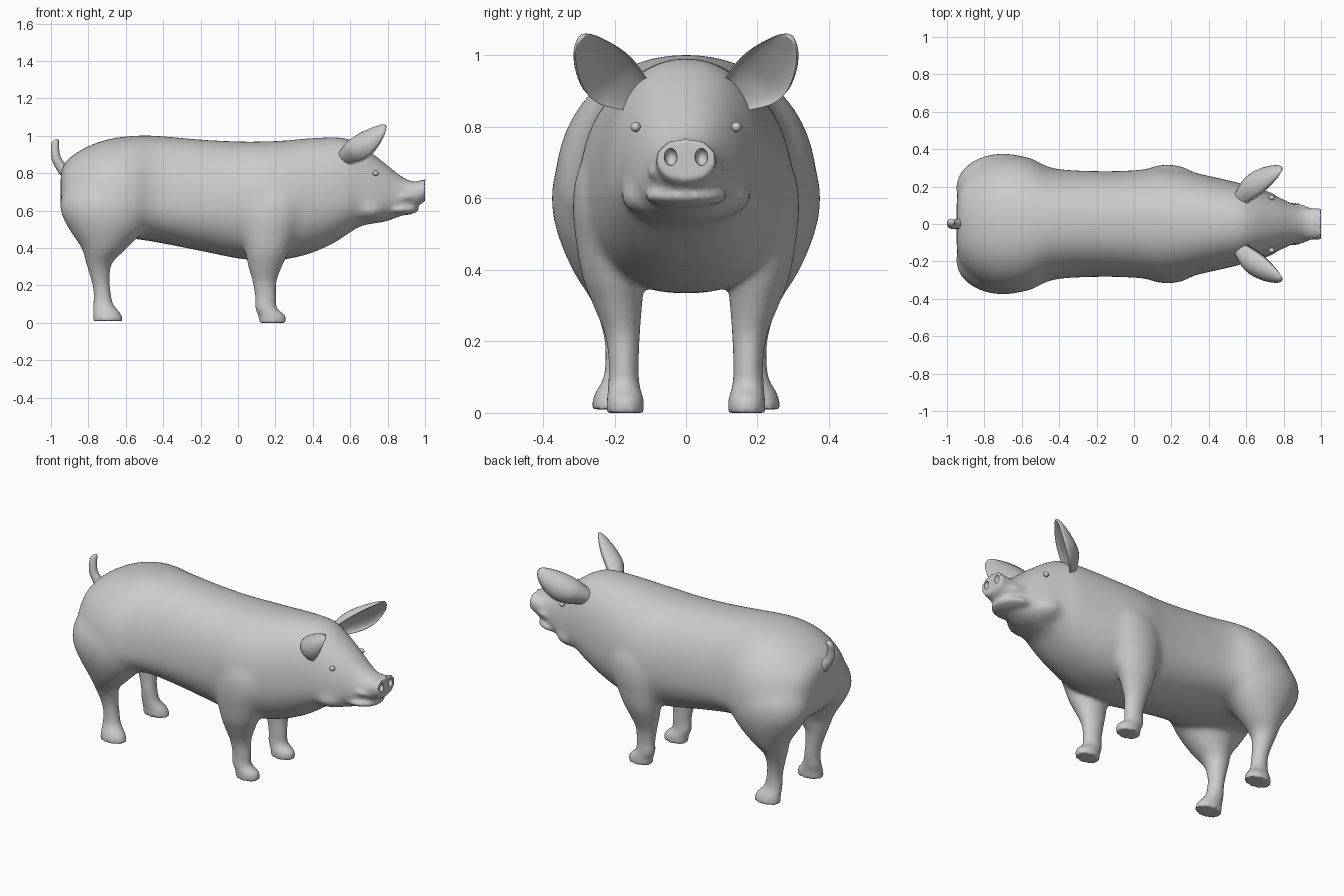
import bpy, bmesh, math
from mathutils import Vector

if "Cube" in bpy.data.objects:
    bpy.data.objects.remove(bpy.data.objects["Cube"], do_unlink=True)

skin = bpy.data.materials.new("plain grey skin")
skin.use_nodes = True
skin.diffuse_color = (0.6, 0.6, 0.6, 1)
skin.node_tree.nodes["Principled BSDF"].inputs["Base Color"].default_value = skin.diffuse_color


def resample(rows, steps=4):
    """Catmull-Rom spline through a list of station tuples."""
    out = []
    for i in range(len(rows) - 1):
        a, b, c, d = (Vector(rows[min(max(i + k, 0), len(rows) - 1)]) for k in (-1, 0, 1, 2))
        for s in range(steps):
            t = s / steps
            out.append(b + 0.5 * t * ((c - a) + t * ((2 * a - 5 * b + 4 * c - d)
                                                     + t * (3 * (b - c) + d - a))))
    return out + [Vector(rows[-1])]


def loft(bm, rows, ring, sides=64):
    """Skin a closed tube over stations; ring(station, cos, sin) gives a point."""
    angles = [math.tau * i / sides for i in range(sides)]
    loops = [[bm.verts.new(ring(r, math.cos(a), math.sin(a))) for a in angles]
             for r in resample(rows)]
    faces = [bm.faces.new(loops[0]), bm.faces.new(loops[-1])]
    for lo, hi in zip(loops, loops[1:]):
        for i in range(sides):
            j = (i + 1) % sides
            faces.append(bm.faces.new((lo[i], lo[j], hi[j], hi[i])))
    bmesh.ops.recalc_face_normals(bm, faces=faces)


def add_ball(bm, centre, size):
    new = bmesh.ops.create_uvsphere(bm, u_segments=28, v_segments=16, radius=1)["verts"]
    bmesh.ops.scale(bm, vec=size, verts=new)
    bmesh.ops.translate(bm, vec=centre, verts=new)


def finish(name, bm):
    mesh = bpy.data.meshes.new(name)
    bm.to_mesh(mesh)
    bm.free()
    ob = bpy.data.objects.new(name, mesh)
    bpy.context.collection.objects.link(ob)
    mesh.materials.append(skin)
    mesh.shade_smooth()
    return ob


def ball(name, centre, size):
    bm = bmesh.new()
    add_ball(bm, centre, size)
    return finish(name, bm)


def apply_all(ob):
    bpy.context.view_layer.update()
    bpy.ops.object.select_all(action="DESELECT")
    bpy.context.view_layer.objects.active = ob
    ob.select_set(True)
    for m in list(ob.modifiers):
        bpy.ops.object.modifier_apply(modifier=m.name)


# Torso and head stations: x, half width, bottom, widest height, top
torso = [
    (-.948, .15, .60, .70, .81), (-.91, .25, .54, .66, .875), (-.80, .335, .48, .63, .945),
    (-.68, .366, .46, .63, .985), (-.56, .355, .45, .62, 1.0), (-.43, .298, .43, .62, 1.0),
    (-.20, .283, .385, .62, .98), (0, .287, .345, .62, .97), (.13, .300, .335, .62, .97),
    (.25, .29, .34, .62, .975), (.38, .262, .37, .63, .987), (.50, .235, .42, .65, .992),
    (.58, .215, .47, .66, .987), (.65, .188, .515, .66, .955), (.72, .165, .53, .65, .905),
    (.78, .140, .54, .65, .858), (.84, .112, .56, .66, .808), (.90, .091, .585, .67, .768),
    (.95, .084, .618, .70, .756), (1.0, .084, .65, .71, .77)]
# Leg stations: height, centre x, centre y, half length, half width
hind_leg = [
    (.010, -.695, .207, .080, .058), (.05, -.70, .203, .073, .054), (.10, -.72, .187, .053, .044),
    (.17, -.727, .182, .045, .044), (.24, -.737, .187, .051, .049), (.32, -.742, .199, .070, .069),
    (.40, -.715, .211, .122, .107), (.50, -.70, .207, .204, .153), (.60, -.70, .200, .250, .177),
    (.70, -.70, .18, .238, .175), (.80, -.70, .15, .18, .12)]
front_leg = [
    (0, .185, .170, .072, .053), (.04, .18, .170, .072, .051), (.08, .15, .174, .058, .044),
    (.14, .148, .174, .056, .042), (.22, .142, .178, .064, .049), (.30, .145, .191, .089, .068),
    (.38, .155, .202, .116, .088), (.48, .165, .202, .150, .107), (.58, .18, .19, .185, .128),
    (.68, .19, .165, .18, .138), (.78, .20, .13, .13, .11)]


def torso_ring(r, c, s):
    x, w, low, mid, top = r
    c, s = math.copysign(abs(c) ** .87, c), math.copysign(abs(s) ** .95, s)
    return (x, w * c, mid + s * (top - mid if s > 0 else mid - low))


# Body: lofted volumes fused into one smooth skin
bm = bmesh.new()
loft(bm, torso, torso_ring)
for side in (1, -1):
    for leg in (hind_leg, front_leg):
        loft(bm, leg, lambda r, c, s: (r[1] + r[3] * c, side * (r[2] + r[4] * s), r[0]))
# Jowl, then lower and upper lip with the mouth crease between them
add_ball(bm, (.69, 0, .605), (.13, .185, .075))
add_ball(bm, (.85, 0, .607), (.118, .116, .034))
add_ball(bm, (.865, 0, .674), (.122, .110, .037))
body = finish("body", bm)
remesh = body.modifiers.new("fuse", "REMESH")
remesh.mode = "VOXEL"
remesh.voxel_size = 0.01
remesh.use_smooth_shade = True
relax = body.modifiers.new("relax", "SMOOTH")
relax.iterations = 7
apply_all(body)

# Soften the joints of trunk, haunches and shoulders only
trunk = body.vertex_groups.new(name="trunk")
for v in body.data.vertices:
    weight = min(1, max(0, (v.co.z - .36) / .1)) * min(1, max(0, (.82 - v.co.x) / .15))
    trunk.add([v.index], weight, "REPLACE")
blend = body.modifiers.new("blend", "SMOOTH")
blend.vertex_group = trunk.name
blend.iterations = 50

# Nostrils hollowed out of the snout
cutters = [ball("nostril_cutter", (1.0, y, .716), (.03, .018, .024)) for y in (.043, -.043)]
for cutter in cutters:
    cutter.hide_render = True
    cut = body.modifiers.new("carve", "BOOLEAN")
    cut.operation = "DIFFERENCE"
    cut.object = cutter
apply_all(body)
for cutter in cutters:
    bpy.data.objects.remove(cutter, do_unlink=True)
bpy.ops.object.shade_smooth_by_angle(angle=math.radians(50))

# Ears: cupped leaves, stations are centre x, y, z, half width, cup depth
ear = [(.575, .125, .875, .045, .05), (.615, .155, .895, .062, .075),
       (.655, .188, .918, .077, .088), (.70, .222, .95, .08, .08), (.745, .257, .992, .064, .055),
       (.778, .283, 1.03, .038, .025), (.79, .293, 1.05, .014, .004)]
across, back = Vector((.12, .70, -.70)), Vector((-.68, .50, .40))
for label, side in (("left", 1), ("right", -1)):

    def ear_ring(r, c, s):
        depth = r[4] * (s if s > 0 else -.45 * s) + .007 * s
        p = Vector(r[:3]) + across * r[3] * c + back * depth
        return (p.x, side * p.y, p.z)

    bm = bmesh.new()
    loft(bm, ear, ear_ring, 24)
    finish(label + "_ear", bm)
    # Eyes
    ball(label + "_eye", (.736, side * .141, .80), (.016, .014, .014))

# Tail: tapered curl
bm = bmesh.new()
tail = [(-.92, 0, .80, .032), (-.95, 0, .84, .027), (-.972, -.003, .88, .024),
        (-.978, 0, .92, .022), (-.979, .006, .955, .021), (-.976, .01, .972, .018),
        (-.972, .01, .982, .007)]
loft(bm, tail, lambda r, c, s: (r[0] + r[3] * c, r[1] + r[3] * s, r[2] + r[3] * c * .3), 12)
finish("tail", bm)
